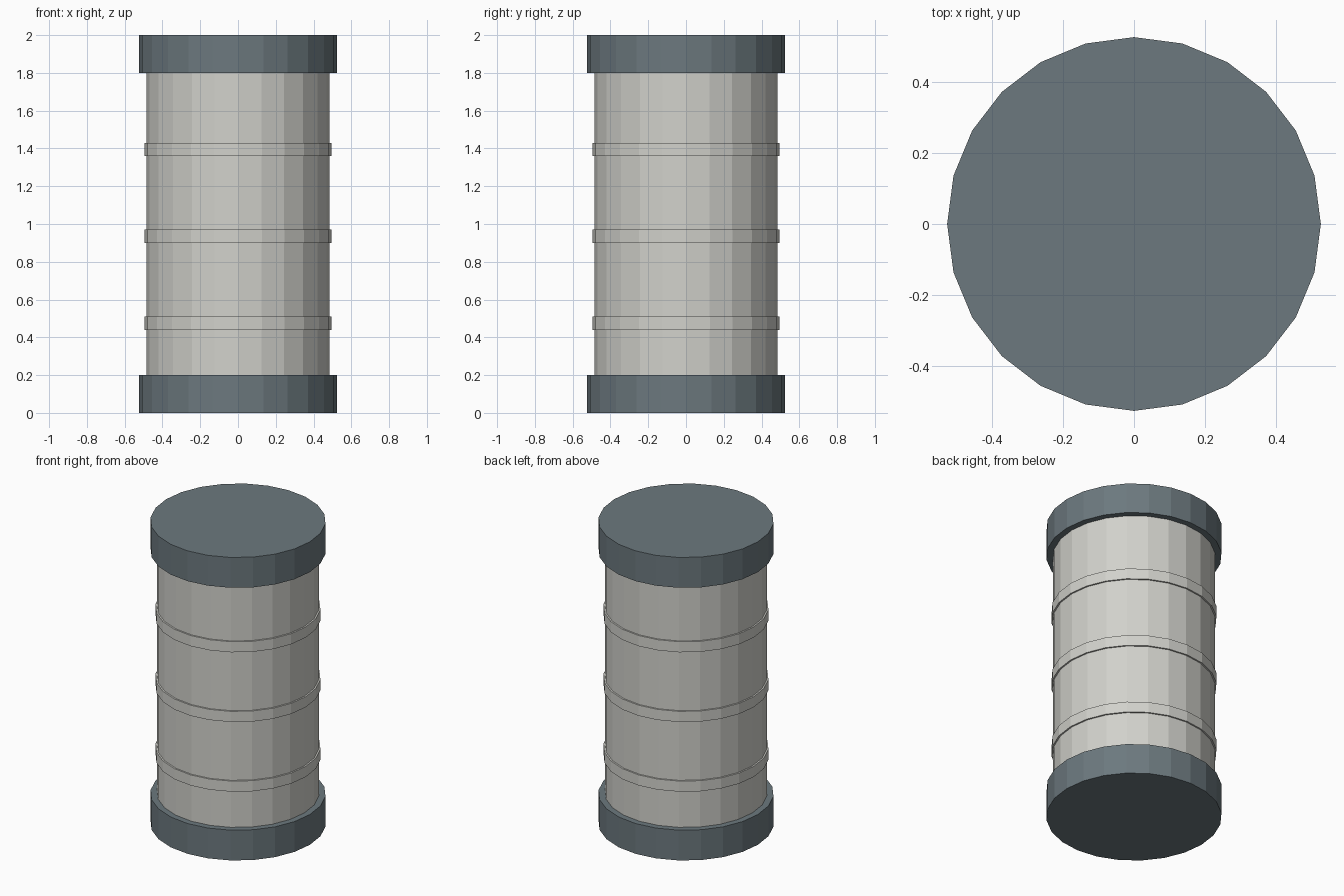
import bpy

cube = bpy.data.objects.get("Cube")
if cube:
    bpy.data.objects.remove(cube, do_unlink=True)

SIDES = 24


def material(name, color):
    mat = bpy.data.materials.new(name)
    mat.use_nodes = True
    mat.diffuse_color = (*color, 1)
    mat.node_tree.nodes["Principled BSDF"].inputs["Base Color"].default_value = (*color, 1)
    return mat


def drum(name, radius, bottom, top, mat):
    """Flat-sided cylinder standing between two heights."""
    bpy.ops.mesh.primitive_cylinder_add(
        vertices=SIDES, radius=radius, depth=top - bottom,
        location=(0, 0, (bottom + top) / 2))
    obj = bpy.context.object
    obj.name = obj.data.name = name
    obj.data.materials.append(mat)
    return obj


slate = material("slate grey", (0.15, 0.19, 0.21))
pale = material("pale warm grey", (0.64, 0.64, 0.60))

# Main barrel, reaching slightly into both caps
drum("barrel_body", 0.485, 0.19, 1.81, pale)

# End caps
drum("bottom_cap", 0.525, 0, 0.2, slate)
drum("top_cap", 0.525, 1.8, 2, slate)

# Raised hoops around the barrel
for name, height in (("lower", 0.475), ("middle", 0.935), ("upper", 1.395)):
    drum(name + "_hoop", 0.495, height - 0.035, height + 0.035, pale)
